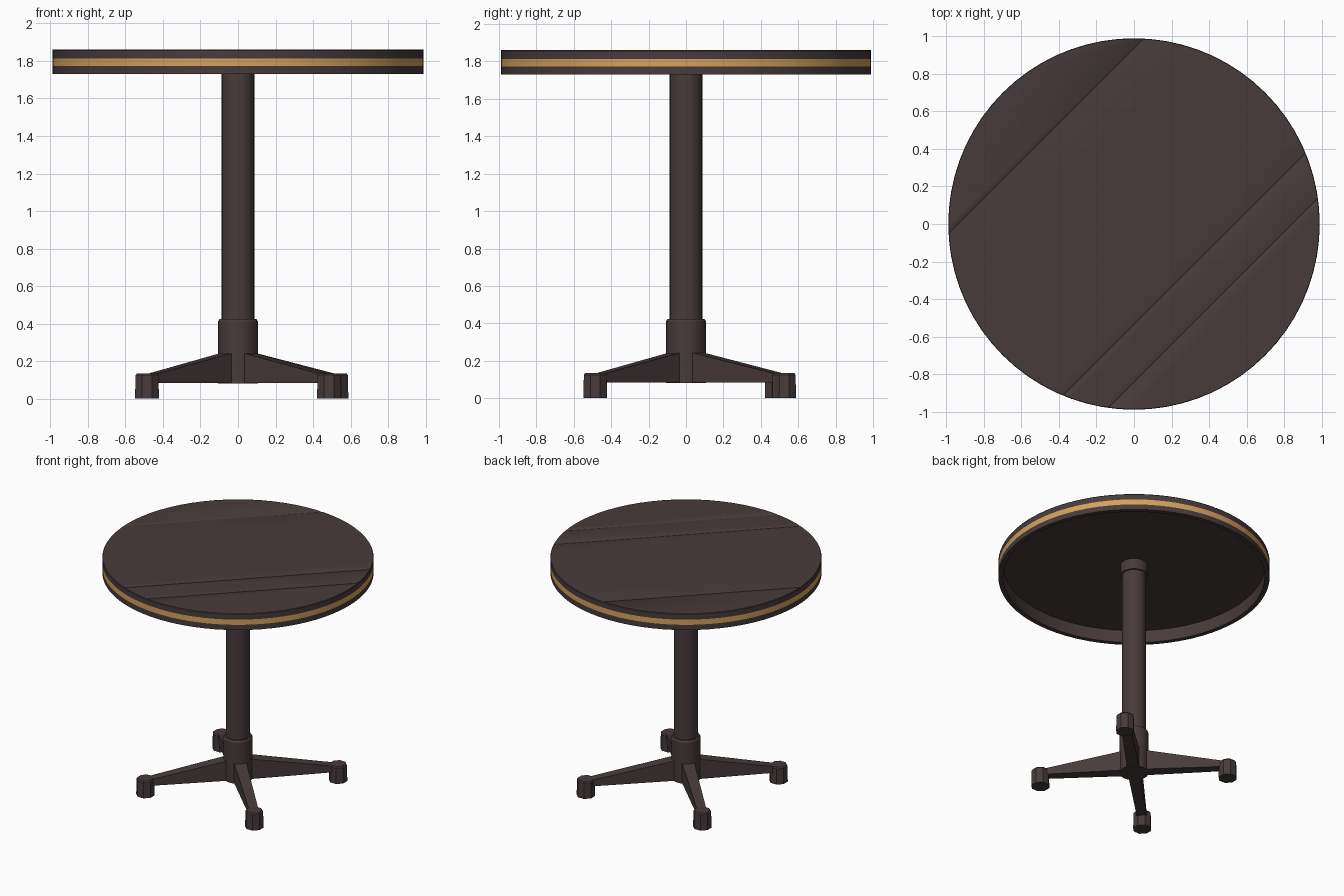
import bpy, bmesh, math
from mathutils import Vector, Matrix

if "Cube" in bpy.data.objects:
    bpy.data.objects.remove(bpy.data.objects["Cube"])


def material(name, rgb):
    m = bpy.data.materials.new(name)
    m.diffuse_color = (*rgb, 1)
    m.use_nodes = True
    m.node_tree.nodes["Principled BSDF"].inputs["Base Color"].default_value = m.diffuse_color
    return m


DARK = material("dark brown", (0.064, 0.044, 0.044))
GOLD = material("gold", (0.66, 0.36, 0.11))


def finish(bm, name, smooth=True):
    bmesh.ops.recalc_face_normals(bm, faces=bm.faces[:])
    me = bpy.data.meshes.new(name)
    bm.to_mesh(me)
    bm.free()
    ob = bpy.data.objects.new(name, me)
    bpy.context.collection.objects.link(ob)
    me.materials.append(DARK)
    me.materials.append(GOLD)
    if smooth:
        bpy.ops.object.select_all(action='DESELECT')
        ob.select_set(True)
        bpy.context.view_layer.objects.active = ob
        bpy.ops.object.shade_smooth_by_angle(angle=math.radians(30))
    return ob


def lathe(profile, n, turn=0.0):
    """Closed solid of revolution; both ends capped."""
    bm = bmesh.new()
    rings = [[bm.verts.new((r * math.cos(turn + 2 * math.pi * i / n),
                            r * math.sin(turn + 2 * math.pi * i / n), z))
              for i in range(n)] for r, z in profile]
    for a, b in zip(rings, rings[1:]):
        for i in range(n):
            j = (i + 1) % n
            bm.faces.new((a[i], a[j], b[j], b[i]))
    bm.faces.new(rings[0])
    bm.faces.new(rings[-1])
    return bm


# Round top with gold band, hollow underneath
top = lathe([(0.987, 1.861), (0.99, 1.857), (0.99, 1.814), (0.99, 1.772),
             (0.99, 1.73), (0.955, 1.73), (0.955, 1.83)], 72)
for f in top.faces:
    c = f.calc_center_median()
    if 1.78 < c.z < 1.81 and c.xy.length > 0.97:
        f.material_index = 1

# Diagonal plank seams cut into the top
across = Vector((-1, 1, 0)).normalized()
for offset in (0.66, -0.38, -0.597):
    for d in (-0.007, 0, 0.007):
        faces = [f for f in top.faces if f.calc_center_median().z > 1.8605]
        geom = faces + list({e for f in faces for e in f.edges}) \
            + list({v for f in faces for v in f.verts})
        bmesh.ops.bisect_plane(top, geom=geom, dist=1e-5,
                               plane_co=across * (offset + d), plane_no=across)
    for v in top.verts:
        if v.co.z > 1.8605 and abs(v.co.dot(across) - offset) < 0.001:
            v.co.z -= 0.004
finish(top, "table_top")

# Column, upper collar and base hub
finish(lathe([(0.087, 0.38), (0.087, 1.80)], 32), "column")
finish(lathe([(0.1, 1.745), (0.1, 1.832)], 32), "top_collar")
finish(lathe([(0.106, 0.08), (0.106, 0.412), (0.098, 0.424)], 24), "base_hub")

# Four tapered legs with octagonal feet; the back right one is a bit longer
for name, deg, reach in (("back_right", 45, 0.742), ("back_left", 135, 0.686),
                         ("front_left", 225, 0.686), ("front_right", 315, 0.686)):
    rot = Matrix.Rotation(math.radians(deg), 4, 'Z')
    bm = bmesh.new()
    ends = []
    for x, w, z in ((0.04, 0.046, 0.252), (reach, 0.034, 0.125)):
        ends.append([bm.verts.new(p) for p in
                     ((x, -w, 0.083), (x, w, 0.083), (x, w, z), (x, -w, z))])
    a, b = ends
    for i in range(4):
        j = (i + 1) % 4
        bm.faces.new((a[i], a[j], b[j], b[i]))
    bm.faces.new(a)
    bm.faces.new(b)
    bm.transform(rot)
    finish(bm, name + "_leg", False)

    foot = lathe([(0.069, 0.0), (0.066, 0.125), (0.058, 0.135)], 8, math.pi / 8)
    foot.transform(rot @ Matrix.Translation((reach, 0, 0)))
    finish(foot, name + "_foot", False)
